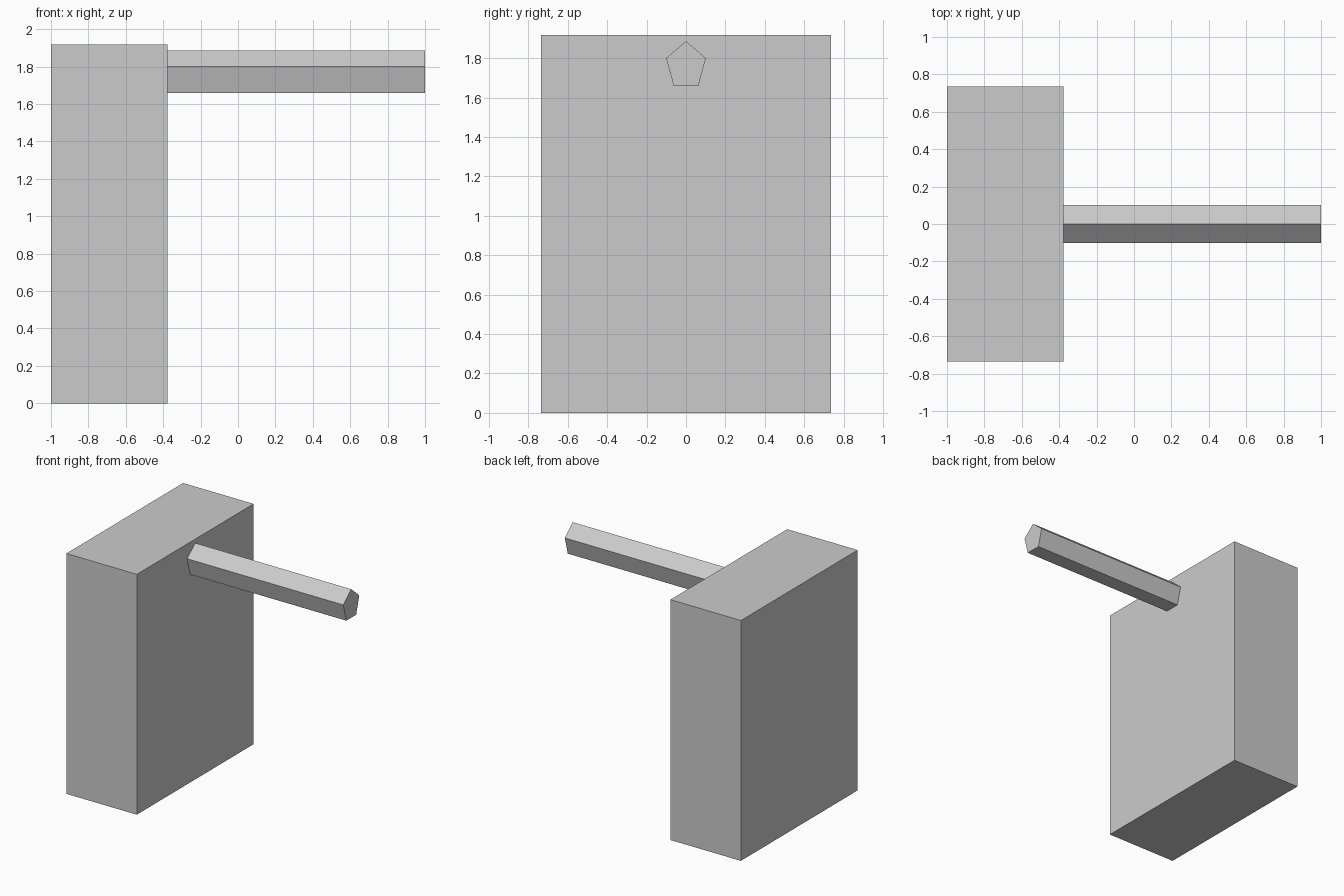
import bpy
import bmesh
from math import pi
from mathutils import Matrix

if "Cube" in bpy.data.objects:
    bpy.data.objects.remove(bpy.data.objects["Cube"])


def add_object(name, bm):
    bmesh.ops.recalc_face_normals(bm, faces=bm.faces)
    mesh = bpy.data.meshes.new(name)
    bm.to_mesh(mesh)
    bm.free()
    obj = bpy.data.objects.new(name, mesh)
    bpy.context.collection.objects.link(obj)
    return obj


# Upright rectangular body
x_left, x_joint, x_right = -1.0, -0.378, 1.0
depth, height = 1.472, 1.918
bm = bmesh.new()
bmesh.ops.create_cube(bm, size=1)
bmesh.ops.scale(bm, vec=(x_joint - x_left, depth, height), verts=bm.verts)
bmesh.ops.translate(bm, vec=((x_left + x_joint) / 2, 0, height / 2), verts=bm.verts)
add_object("body", bm)

# Five-sided arm, point up, slightly taller than wide
bm = bmesh.new()
bmesh.ops.create_cone(bm, cap_ends=True, segments=5, radius1=1, radius2=1,
                      depth=x_right - x_joint)
top = max(bm.verts, key=lambda v: v.co.y).co
bmesh.ops.rotate(bm, matrix=Matrix.Rotation(pi / 2 - Matrix.Identity(2)[0].angle_signed(top.xy) * -1, 3, "Z"),
                 verts=bm.verts) if abs(top.x) > 1e-4 else None
bmesh.ops.transform(bm, matrix=Matrix(((0, 0, 1, (x_joint + x_right) / 2),
                                       (0.106, 0, 0, 0),
                                       (0, 0.1255, 0, 1.761),
                                       (0, 0, 0, 1))), verts=bm.verts)
add_object("arm", bm)
